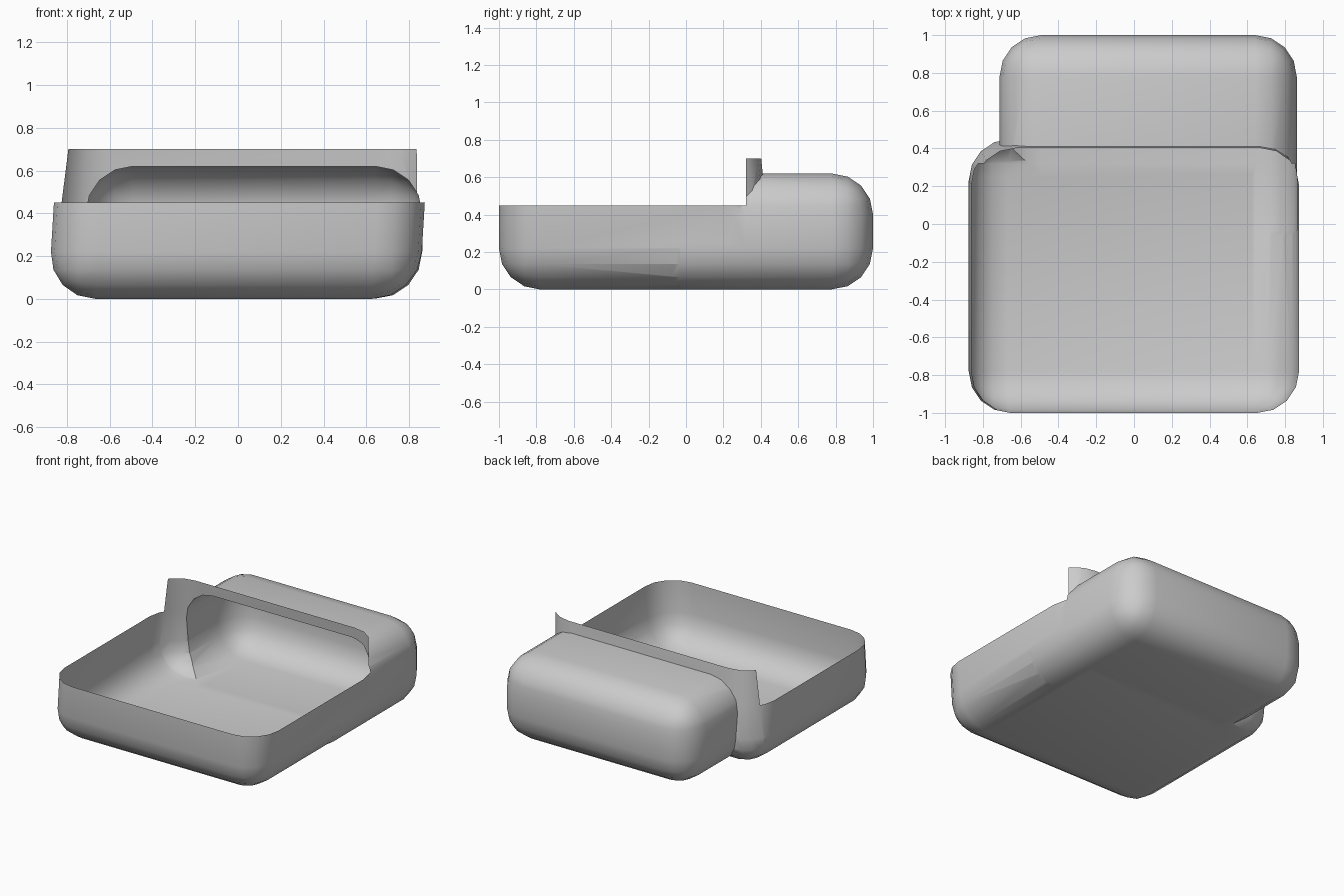
import bpy, bmesh, math
from mathutils import Vector

if "Cube" in bpy.data.objects:
    bpy.data.objects.remove(bpy.data.objects["Cube"])


def rounded_box(name, lo, hi, radius, warp=None):
    """Box between two corners with every edge rounded in four steps."""
    bm = bmesh.new()
    bmesh.ops.create_cube(bm, size=1)
    for v in bm.verts:
        v.co = Vector(lo[i] + (v.co[i] + 0.5) * (hi[i] - lo[i]) for i in range(3))
    bmesh.ops.bevel(bm, geom=bm.edges[:], offset=radius, segments=4,
                    profile=0.5, affect='EDGES', clamp_overlap=True)
    if warp:
        for v in bm.verts:
            warp(v.co)
    bmesh.ops.recalc_face_normals(bm, faces=bm.faces)
    mesh = bpy.data.meshes.new(name)
    bm.to_mesh(mesh)
    bm.free()
    ob = bpy.data.objects.new(name, mesh)
    bpy.context.collection.objects.link(ob)
    return ob


def lean(co):
    # tub leans slightly to the right, its back wall leans forward
    co.x += 0.06 * (co.z - 0.22)
    if co.y > 0:
        co.y -= 0.10 * (co.z - 0.22)


# front tub and rear compartment, merged into one hollow skin
tub = rounded_box("tub_shell", (-0.875, -1, 0), (0.86, 0.45, 1.2), 0.22, lean)
rear = rounded_box("rear_compartment", (-0.712, -0.25, 0.0008), (0.862, 1, 0.62), 0.22)
union = tub.modifiers.new("join", 'BOOLEAN')
union.operation = 'UNION'
union.solver = 'EXACT'
union.object = rear
bpy.context.view_layer.update()
merged = tub.evaluated_get(bpy.context.evaluated_depsgraph_get())
bm = bmesh.new()
bm.from_mesh(merged.to_mesh())
tub.modifiers.clear()
bpy.data.objects.remove(rear)


def slice_plane(co, no, clear=False):
    bmesh.ops.bisect_plane(bm, geom=bm.verts[:] + bm.edges[:] + bm.faces[:],
                           dist=1e-5, plane_co=co, plane_no=no, clear_outer=clear)


# open the top: low rim in front, tall bulkhead at the back
slice_plane((0, 0, 0.70), (0, 0, 1), True)
slice_plane((0, 0, 0.45), (0, 0, 1))
slice_plane((0, 0.32, 0), (0, 1, 0))
cut = []
for f in bm.faces:
    c = f.calc_center_median()
    if c.z > 0.4501 and c.y < 0.3199:
        cut.append(f)
bmesh.ops.delete(bm, geom=cut, context='FACES')
bm.to_mesh(tub.data)
bm.free()

bpy.ops.object.select_all(action='DESELECT')
tub.select_set(True)
bpy.context.view_layer.objects.active = tub
bpy.ops.object.shade_smooth_by_angle(angle=math.radians(32))
